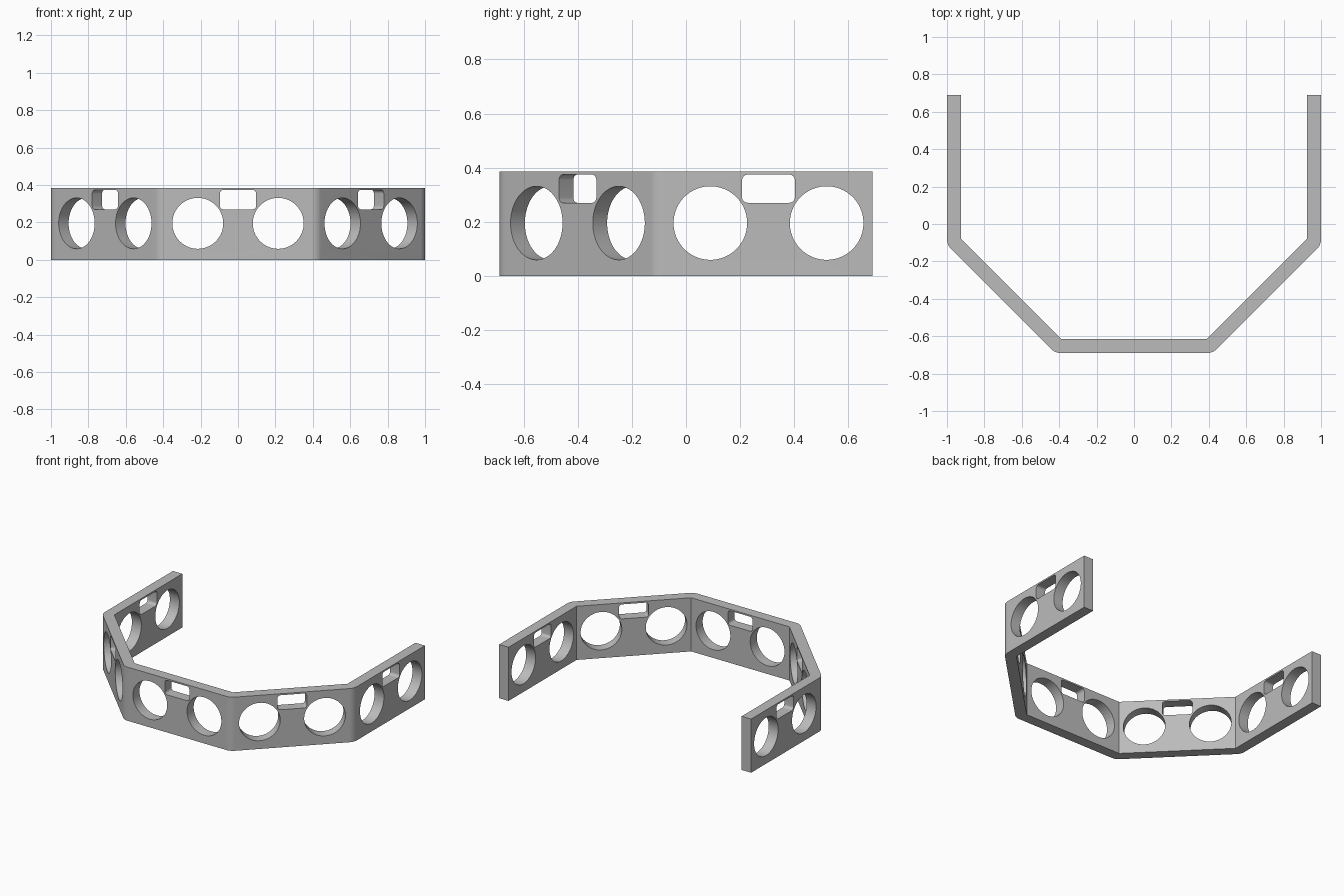
import bpy
import bmesh
from math import sin, cos, pi, radians
from mathutils import Matrix, Vector

cube = bpy.data.objects.get("Cube")
if cube:
    bpy.data.objects.remove(cube, do_unlink=True)

HEIGHT = 0.385
THICK = 0.075
BACK = 0.69
SIDE = Vector((0.925, -0.08))     # inner corner between side and diagonal panels
FRONT = Vector((0.39, -0.615))    # inner corner between diagonal and front panels

grey = bpy.data.materials.new("light grey")
grey.use_nodes = True
colour = (0.5, 0.5, 0.5, 1)
grey.diffuse_color = colour
grey.node_tree.nodes["Principled BSDF"].inputs["Base Color"].default_value = colour


def new_object(name, bm):
    bmesh.ops.recalc_face_normals(bm, faces=bm.faces)
    mesh = bpy.data.meshes.new(name)
    bm.to_mesh(mesh)
    bm.free()
    mesh.materials.append(grey)
    obj = bpy.data.objects.new(name, mesh)
    bpy.context.collection.objects.link(obj)
    return obj


def prism(bm, outline, depth, matrix):
    """Extrude a flat outline along its local z and place it."""
    verts = [bm.verts.new(matrix @ Vector((x, y, 0))) for x, y in outline]
    face = bm.faces.new(verts)
    top = bmesh.ops.extrude_face_region(bm, geom=[face])["geom"]
    shift = matrix.to_3x3() @ Vector((0, 0, depth))
    bmesh.ops.translate(bm, vec=shift, verts=[g for g in top if isinstance(g, bmesh.types.BMVert)])


def arc(centre, radius, start, end, steps):
    return [(centre[0] + radius * cos(radians(start + (end - start) * i / steps)),
             centre[1] + radius * sin(radians(start + (end - start) * i / steps)))
            for i in range(steps + 1)]


# Bent band: sharp inner corners, rounded outer corners
half = [(SIDE.x, BACK), (SIDE.x + THICK, BACK)]
half += arc(SIDE, THICK, 0, -45, 8)
half += arc(FRONT, THICK, -45, -90, 8)
mirrored = [(-x, y) for x, y in reversed(half)]
inner = [(-SIDE.x, SIDE.y), (-FRONT.x, FRONT.y), tuple(FRONT), tuple(SIDE)]
bm = bmesh.new()
prism(bm, half + mirrored + inner, HEIGHT, Matrix())
band = new_object("five_panel_band", bm)

# Cutters: two round holes and a rounded slot per panel
circle = arc((0, 0), 0.136, 0, 357, 119)
slot = []
for sx, sy, a in ((1, 1, 0), (-1, 1, 90), (-1, -1, 180), (1, -1, 270)):
    slot += arc((sx * 0.0775, sy * 0.032), 0.02, a, a + 90, 6)

side_mid = Vector((SIDE.x, (BACK + SIDE.y) / 2))
diagonal_mid = (SIDE + FRONT) / 2
panels = [(Vector((0, FRONT.y)), -90)]
for s in (1, -1):
    panels.append((Vector((s * side_mid.x, side_mid.y)), 0 if s > 0 else 180))
    panels.append((Vector((s * diagonal_mid.x, diagonal_mid.y)), -45 if s > 0 else -135))

bm = bmesh.new()
for mid, angle in panels:
    # local x runs along the panel, local y is up, local z points outward
    place = (Matrix.Translation((mid.x, mid.y, 0))
             @ Matrix.Rotation(radians(angle + 90), 4, "Z")
             @ Matrix.Rotation(pi / 2, 4, "X"))
    for x, z, outline in ((-0.215, 0.195, circle), (0.215, 0.195, circle), (0, 0.322, slot)):
        prism(bm, outline, THICK + 0.06, place @ Matrix.Translation((x, z, -0.03)))
cutter = new_object("hole_cutter", bm)
cutter.hide_render = True

# Cut the openings and keep only the finished band
cut = band.modifiers.new("openings", "BOOLEAN")
cut.operation = "DIFFERENCE"
cut.solver = "EXACT"
cut.object = cutter
graph = bpy.context.evaluated_depsgraph_get()
finished = bpy.data.meshes.new_from_object(band.evaluated_get(graph))
band.modifiers.clear()
band.data = finished
bpy.data.objects.remove(cutter, do_unlink=True)

# Smooth hole walls and outer bends, sharp edges elsewhere
bpy.ops.object.select_all(action="DESELECT")
band.select_set(True)
bpy.context.view_layer.objects.active = band
bpy.ops.object.shade_smooth_by_angle(angle=radians(30))
